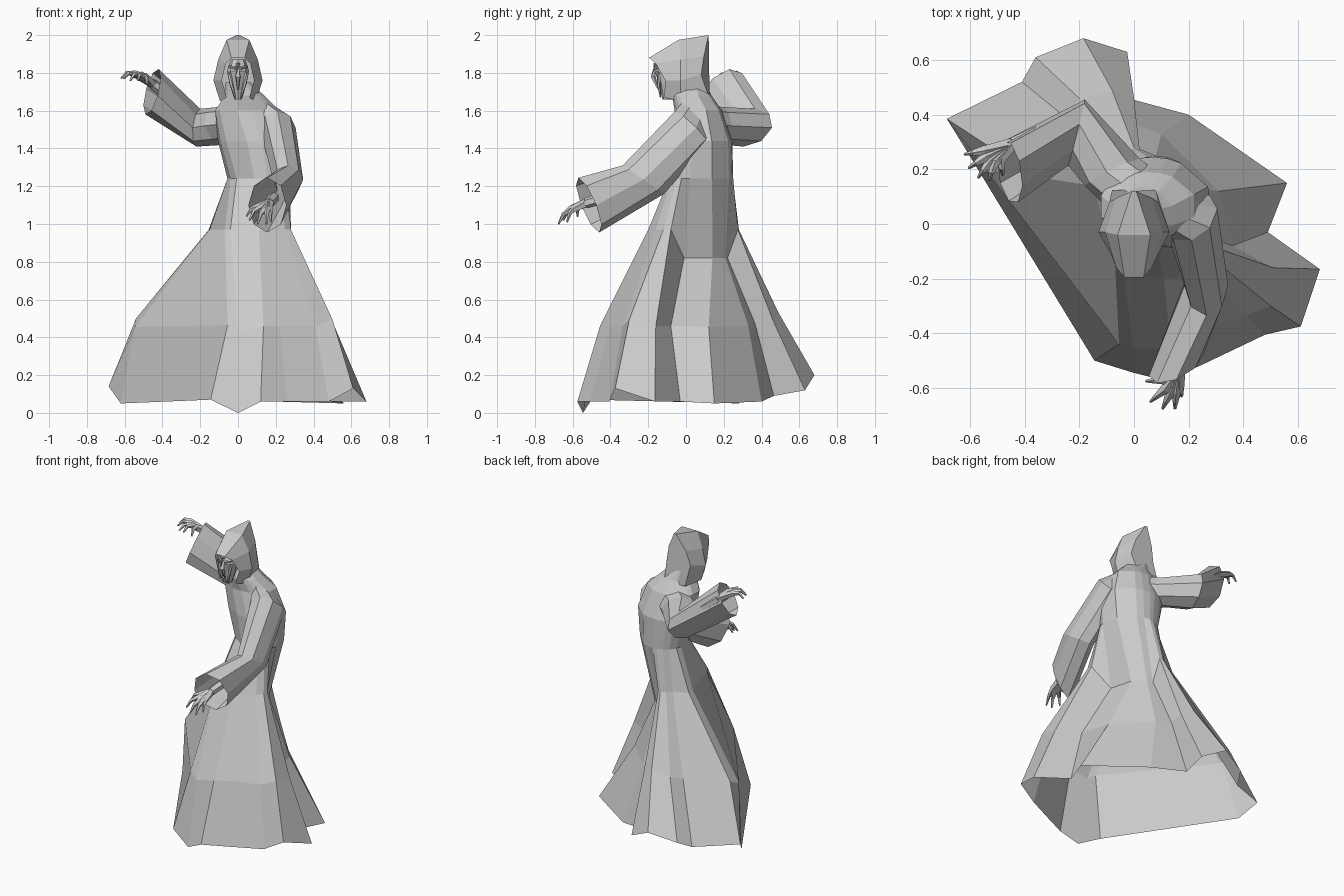
import bpy
import bmesh
from math import sin, cos, radians, tau
from mathutils import Vector

cube = bpy.data.objects.get("Cube")
if cube:
    bpy.data.objects.remove(cube, do_unlink=True)

# One flat grey for the whole figure
grey = bpy.data.materials.new("stone grey")
grey.use_nodes = True
colour = (0.6, 0.6, 0.6, 1)
grey.diffuse_color = colour
grey.node_tree.nodes["Principled BSDF"].inputs["Base Color"].default_value = colour


def finish(bm, name):
    """Turn a bmesh into a flat shaded object."""
    bmesh.ops.recalc_face_normals(bm, faces=bm.faces)
    mesh = bpy.data.meshes.new(name)
    bm.to_mesh(mesh)
    bm.free()
    mesh.materials.append(grey)
    obj = bpy.data.objects.new(name, mesh)
    bpy.context.collection.objects.link(obj)
    return obj


def loft(bm, rings, closed=True, cap_start=False, cap_end=False):
    """Skin a run of rings that share a point count."""
    rows = [[bm.verts.new(p) for p in ring] for ring in rings]
    count = len(rows[0])
    for low, high in zip(rows, rows[1:]):
        for i in range(count if closed else count - 1):
            j = (i + 1) % count
            bm.faces.new((low[i], low[j], high[j], high[i]))
    if cap_start:
        bm.faces.new(rows[0])
    if cap_end:
        bm.faces.new(rows[-1])


def oval(centre, up, side, sides=8):
    """Ring spanned by an up vector and a side vector."""
    c, u, s = Vector(centre), Vector(up), Vector(side)
    return [c + u * cos(tau * i / sides) + s * sin(tau * i / sides) for i in range(sides)]


def tube(bm, path, radii, sides=5):
    """Tapered tube along a path."""
    rings = []
    for i, p in enumerate(path):
        along = path[min(i + 1, len(path) - 1)] - path[max(i - 1, 0)]
        side = along.cross(Vector((0, 0, 1))).normalized()
        up = side.cross(along).normalized()
        rings.append(oval(p, up * radii[i], side * radii[i], sides))
    loft(bm, rings, cap_start=True, cap_end=True)


# Robe folds: hem x, y, z, then knee x, y, then hip x, y, then waist angle
folds = [
    (0, -.545, 0, 0, -.455, -.04, -.18, -145),
    (.12, -.575, .06, .135, -.455, .11, -.2, -108),
    (.26, -.51, .06, .22, -.4, .17, -.2, -85),
    (.48, -.405, .06, .41, -.335, .25, -.16, -65),
    (.61, -.375, .13, .5, -.3, .28, -.12, -50),
    (.68, -.165, .06, .51, -.16, .28, -.08, -38),
    (.49, -.03, .06, .36, -.08, .18, -.01, -20),
    (.56, .15, .05, .31, .12, .14, .14, 20),
    (.2, .4, .06, .1, .33, .07, .21, 60),
    (-.04, .465, .09, 0, .365, .03, .22, 75),
    (-.025, .63, .12, 0, .46, .02, .275, 90),
    (-.185, .68, .2, -.08, .49, 0, .28, 100),
    (-.36, .61, .15, -.2, .46, -.03, .26, 115),
    (-.41, .52, .1, -.25, .39, -.06, .23, 130),
    (-.685, .385, .14, -.54, .29, -.155, .19, 148),
    (-.62, .28, .05, -.545, .2, -.15, .14, 162),
    (-.145, -.5, .07, -.055, -.44, -.07, -.13, 198),
]
valleys = range(6, 10)


def torso_ring(x, y, z, rx, ry, skew=0):
    """Body ring whose front is skewed towards the left."""
    angles = [radians(f[-1]) for f in folds]
    return [Vector((x + rx * cos(a) - skew * sin(a), y + ry * sin(a), z)) for a in angles]


# Robe: skirt flaring from the waist, torso narrowing to the neck
hem = [Vector(f[:3]) for f in folds]
knee = [Vector((f[3], f[4], .43 + f[2] / 2)) for f in folds]
hip = [Vector((f[5], f[6], .82 if i in valleys else .97)) for i, f in enumerate(folds)]
bm = bmesh.new()
loft(bm, [
    hem, knee, hip,
    torso_ring(.11, .08, 1.24, .165, .17, .03),
    torso_ring(.09, .08, 1.44, .2, .165, .02),
    torso_ring(.05, .065, 1.6, .18, .125),
    torso_ring(.035, .03, 1.68, .11, .105),
    torso_ring(0, .02, 1.75, .07, .08),
], cap_end=True)
finish(bm, "robe")

# Sleeves: centre, up and side vectors from shoulder to open cuff
sleeves = {
    "left_sleeve": [
        ((.11, .06, 1.6), (0, -.06, .07), (.06, .03, 0)),
        ((.21, .025, 1.51), (0, -.085, .085), (.095, .03, 0)),
        ((.265, -.225, 1.235), (0, -.11, .075), (.08, 0, 0)),
        ((.155, -.515, 1.1), (0, -.055, .145), (.1, .04, 0)),
    ],
    "right_sleeve": [
        ((.02, .1, 1.53), (0, 0, .1), (.1, .06, 0)),
        ((-.08, .19, 1.52), (-.02, 0, .1), (.1, .05, 0)),
        ((-.21, .335, 1.51), (.01, .03, .1), (.03, .12, 0)),
        ((-.455, .19, 1.7), (.035, .04, .12), (-.03, .11, .02)),
    ],
}
for name, rings in sleeves.items():
    bm = bmesh.new()
    loft(bm, [oval(*ring) for ring in rings], cap_start=True)
    finish(bm, name)


# Hands: each finger runs from the wrist over a raised knuckle to its tip
def hand(name, arm, wrist, palm, tips):
    arm, wrist, palm = Vector(arm), Vector(wrist), Vector(palm)
    tips = [Vector(t) for t in tips]
    middle = sum(tips, Vector()) / len(tips)
    bm = bmesh.new()
    tube(bm, [arm, wrist], [.03, .028], 6)
    for tip in tips:
        base = palm + (tip - middle) * .45
        knuckle = base.lerp(tip, .55) + Vector((0, 0, .018))
        tube(bm, [wrist, base, knuckle, tip], [.025, .019, .011, .005])
    finish(bm, name)


hand("left_hand", (.19, -.43, 1.14), (.165, -.53, 1.11), (.135, -.6, 1.08),
     [(.045, -.575, 1.04), (.06, -.65, 1.02), (.105, -.675, 1),
      (.15, -.675, 1), (.175, -.63, 1.01)])
hand("right_hand", (-.36, .33, 1.67), (-.45, .29, 1.74), (-.525, .24, 1.79),
     [(-.62, .255, 1.77), (-.605, .205, 1.77), (-.57, .17, 1.76),
      (-.53, .16, 1.76), (-.48, .18, 1.74)])

# Hood: mirrored arches from the brow back to a peaked crown
arches = [
    [(.035, -.195, 1.88), (.065, -.16, 1.85), (.085, -.11, 1.76), (.06, -.115, 1.67)],
    [(.06, -.04, 1.975), (.105, -.03, 1.87), (.13, -.03, 1.76), (.095, -.03, 1.65)],
    [(.008, .12, 2), (.065, .095, 1.89), (.09, .08, 1.79), (.08, .125, 1.66)],
]
bm = bmesh.new()
loft(bm, [[(-x, y, z) for x, y, z in reversed(arch)] + arch for arch in arches],
     closed=False, cap_end=True)
finish(bm, "hood")

# Face: gaunt head, pointed jaw, nose ridge and mirrored cheek ridges
bm = bmesh.new()
loft(bm, [
    oval((0, -.09, 1.87), (0, .05, 0), (.04, 0, 0)),
    oval((0, -.1, 1.81), (0, .065, 0), (.058, 0, 0)),
    oval((0, -.095, 1.74), (0, .05, 0), (.045, 0, 0)),
    oval((0, -.1, 1.66), (0, .025, 0), (.018, 0, 0)),
], cap_start=True, cap_end=True)
finish(bm, "head")

bm = bmesh.new()
tube(bm, [Vector((0, -.16, 1.85)), Vector((0, -.175, 1.78)), Vector((0, -.145, 1.71))],
     [.012, .014, .004])
for side in (-1, 1):
    brow = [(.012, -.165, 1.825), (.05, -.135, 1.835)]
    cheek = [(.045, -.14, 1.8), (.035, -.145, 1.74), (.015, -.135, 1.67)]
    for line, radii in ((brow, [.009, .007]), (cheek, [.01, .01, .004])):
        tube(bm, [Vector((x * side, y, z)) for x, y, z in line], radii)
finish(bm, "face_ridges")
